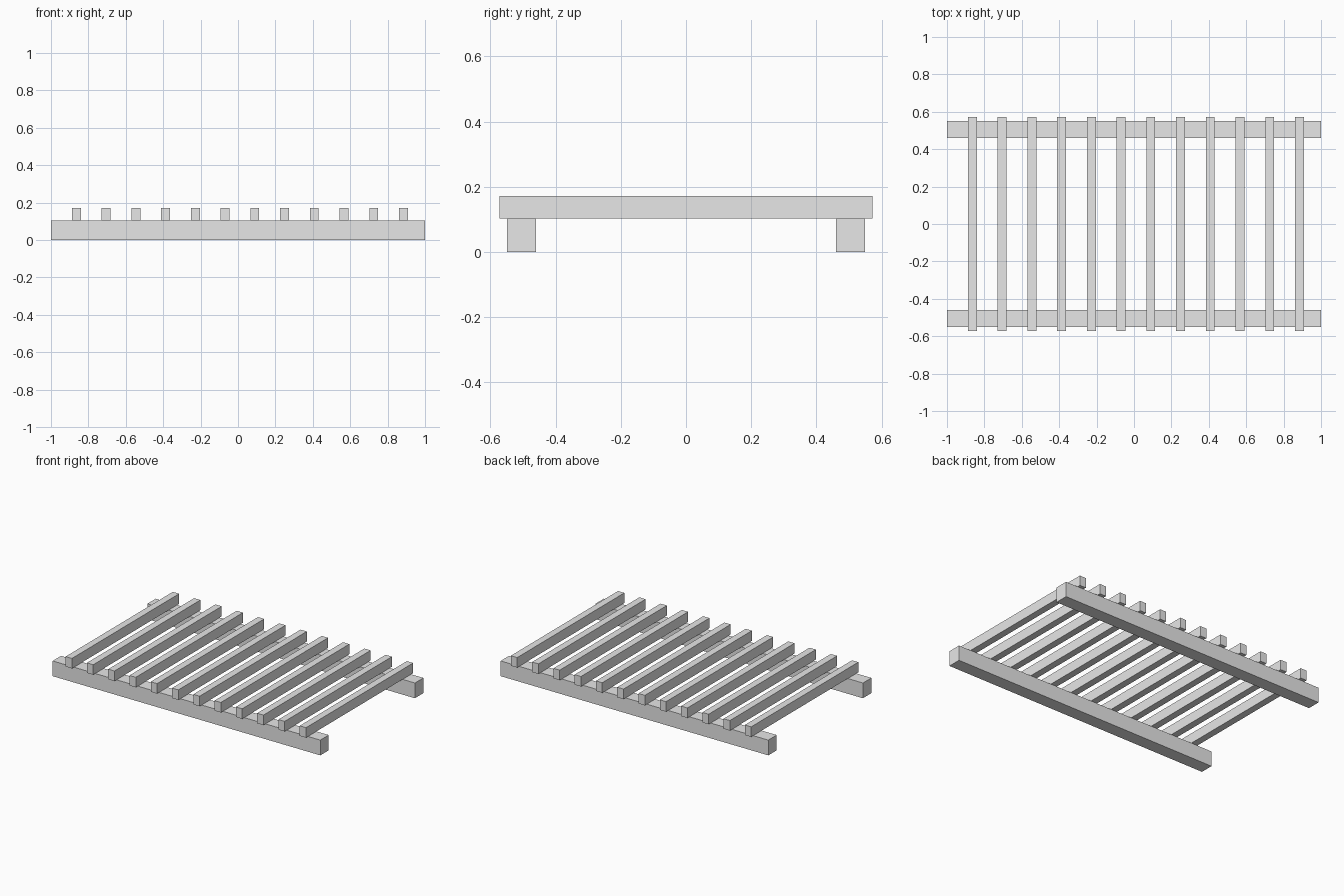
import bpy

if "Cube" in bpy.data.objects:
    bpy.data.objects.remove(bpy.data.objects["Cube"])

grey = bpy.data.materials.new("light_grey")
grey.diffuse_color = (0.8, 0.8, 0.8, 1)
grey.use_nodes = True
grey.node_tree.nodes["Principled BSDF"].inputs["Base Color"].default_value = grey.diffuse_color


def box(name, center, size):
    """Axis-aligned flat-faced beam."""
    bpy.ops.mesh.primitive_cube_add(size=1, location=center)
    ob = bpy.context.object
    ob.name = name
    ob.scale = size
    bpy.ops.object.transform_apply(location=False, rotation=False, scale=True)
    ob.data.materials.append(grey)
    return ob


RAIL_H = 0.103
SLAT_TOP = 0.171
SLATS = 12
FIRST_X, LAST_X = -0.864, 0.885

# Two long support rails along x
for side, y in (("front", -0.505), ("back", 0.505)):
    box(f"{side}_rail", (0, y, RAIL_H / 2), (2.0, 0.09, RAIL_H))

# Evenly spaced cross slats resting on the rails
step = (LAST_X - FIRST_X) / (SLATS - 1)
for i in range(SLATS):
    box(f"slat_{i + 1}",
        (FIRST_X + i * step, 0, (RAIL_H + SLAT_TOP) / 2),
        (0.047, 1.144, SLAT_TOP - RAIL_H))
